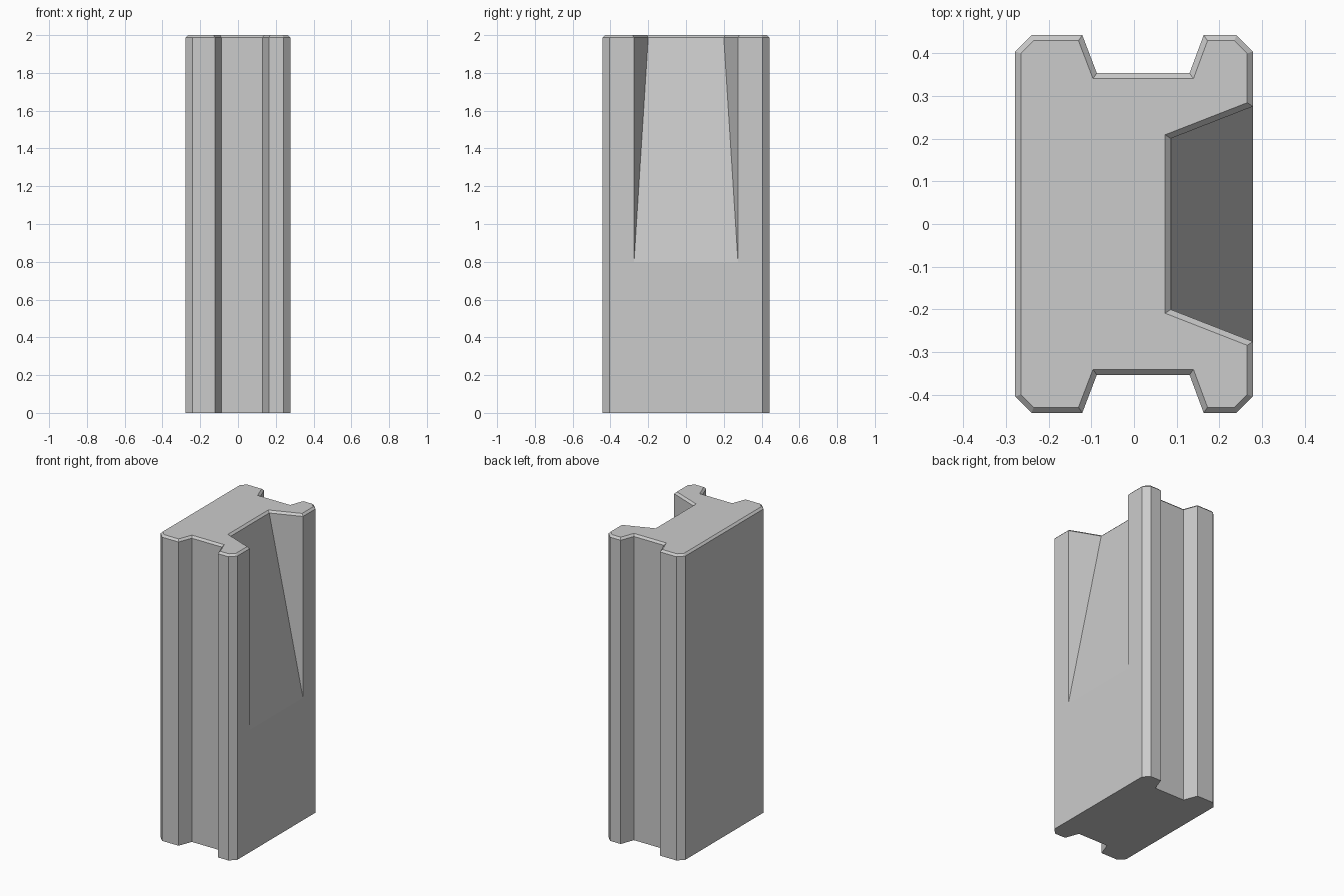
import bpy, bmesh
from mathutils import Vector

if "Cube" in bpy.data.objects:
    bpy.data.objects.remove(bpy.data.objects["Cube"])

HEIGHT, BEVEL, RAMP_Z = 2.0, 0.013, 0.8

# Front half of the plan outline, from the ramp edge round to the left side
front = [(.278, -.275), (.278, -.404), (.24, -.442), (.163, -.442), (.13, -.353),
         (-.087, -.353), (-.121, -.442), (-.24, -.442), (-.278, -.404)]
body = front + [(x, -y) for x, y in reversed(front)]
notch = [(.086, .2), (.086, -.2)]          # inner corners of the ramp at the top


def inset(points, d):
    """Offset a counter-clockwise outline inward with mitred corners."""
    out = []
    for i, p in enumerate(points):
        p = Vector(p)
        a = (p - Vector(points[i - 1])).normalized()
        b = (Vector(points[(i + 1) % len(points)]) - p).normalized()
        na, nb = Vector((-a.y, a.x)), Vector((-b.y, b.x))
        out.append(p + (na + nb) * d / (1 + na.dot(nb)))
    return out


bm = bmesh.new()


def ring(points, z):
    return [bm.verts.new((x, y, z)) for x, y in points]


# Reverse order is not needed: the outline already runs clockwise from the right
outline = list(reversed(body))             # counter-clockwise from above
full = outline + [notch[1], notch[0]]
base = ring(outline, 0)
shoulder = ring(full, HEIGHT - BEVEL)
rim = ring(inset(full, BEVEL), HEIGHT)
n = len(outline)

# Grooved side walls, with the ramp's lower corners on the right face
low_back = bm.verts.new((*outline[0], RAMP_Z))
low_front = bm.verts.new((*outline[-1], RAMP_Z))
for i in range(n - 1):
    face = [base[i], base[i + 1], shoulder[i + 1], shoulder[i]]
    if i == 0:
        face.append(low_back)
    if i == n - 2:
        face.insert(2, low_front)
    bm.faces.new(face)
bm.faces.new([base[-1], base[0], low_back, low_front])

# Sloped ramp and its triangular cheeks
inner_front, inner_back = shoulder[n], shoulder[n + 1]
bm.faces.new([low_front, low_back, inner_back, inner_front])
bm.faces.new([low_front, inner_front, shoulder[n - 1]])
bm.faces.new([low_back, shoulder[0], inner_back])

# Chamfered rim, top and underside
for i in range(n + 2):
    j = (i + 1) % (n + 2)
    bm.faces.new([shoulder[i], shoulder[j], rim[j], rim[i]])
bm.faces.new(rim)
bm.faces.new(list(reversed(base)))
bmesh.ops.recalc_face_normals(bm, faces=bm.faces)

mesh = bpy.data.meshes.new("grooved_block")
bm.to_mesh(mesh)
bm.free()
grey = bpy.data.materials.new("plain grey")
grey.diffuse_color = (0.6, 0.6, 0.6, 1)
grey.use_nodes = True
grey.node_tree.nodes["Principled BSDF"].inputs["Base Color"].default_value = grey.diffuse_color
mesh.materials.append(grey)
block = bpy.data.objects.new("grooved_block", mesh)
bpy.context.collection.objects.link(block)
